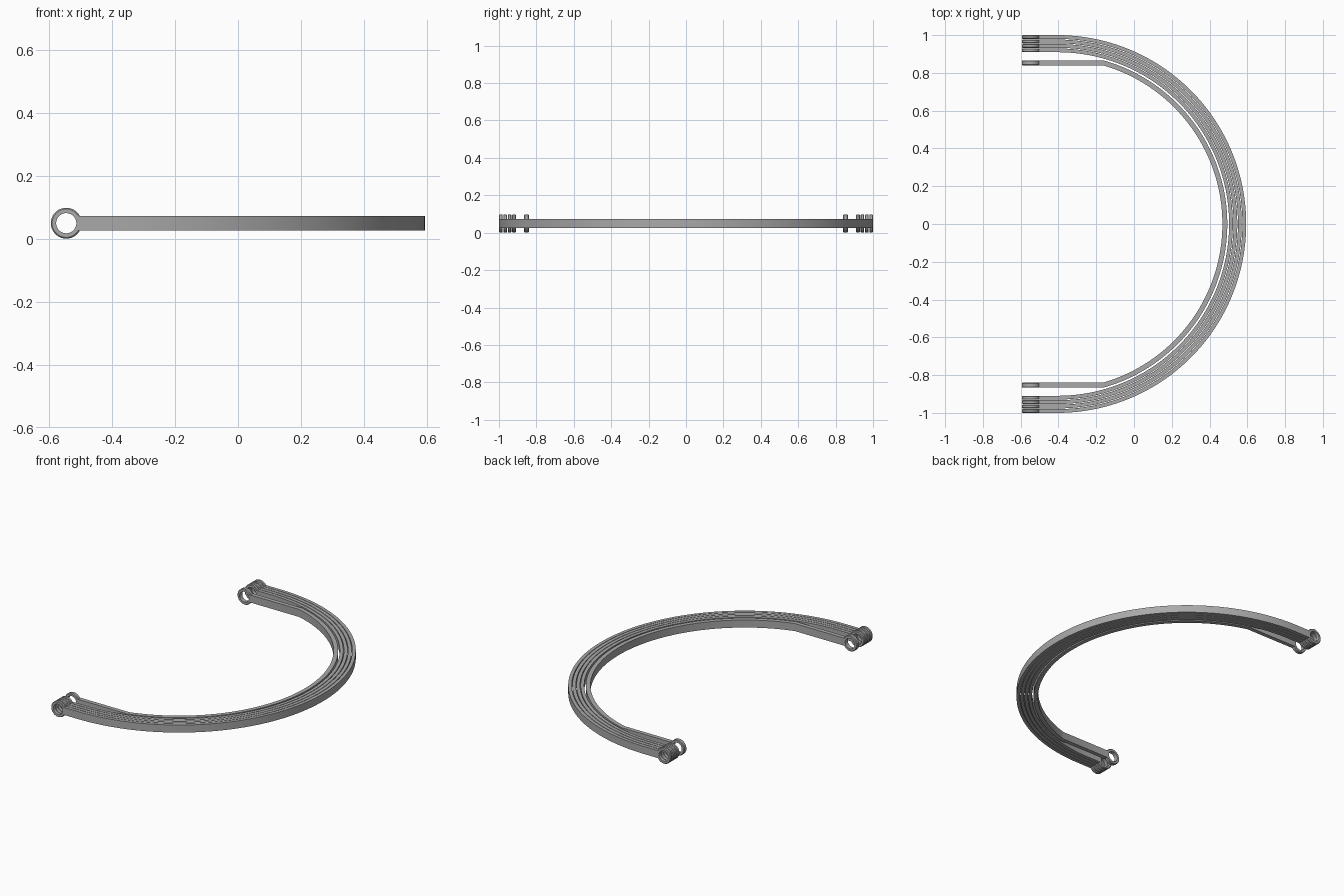
import bpy, bmesh
from math import sin, cos, pi, asin, radians

cube = bpy.data.objects.get("Cube")
if cube:
    bpy.data.objects.remove(cube)

steel = bpy.data.materials.new("steel_grey")
steel.use_nodes = True
GREY = (0.4, 0.4, 0.4, 1)
steel.diffuse_color = GREY
steel.node_tree.nodes["Principled BSDF"].inputs["Base Color"].default_value = GREY

CENTRE_X = -0.406          # centre of the arcs
EYE_X, EYE_Z = -0.545, 0.049
EYE_R, HOLE_R = 0.049, 0.032
HALF_H = 0.0235            # half height of a band
END_X = EYE_X + 0.039      # bands stop inside the eye wall


def finish(name, bm):
    bmesh.ops.recalc_face_normals(bm, faces=bm.faces)
    mesh = bpy.data.meshes.new(name)
    bm.to_mesh(mesh)
    bm.free()
    mesh.materials.append(steel)
    obj = bpy.data.objects.new(name, mesh)
    bpy.context.collection.objects.link(obj)
    bpy.ops.object.select_all(action="DESELECT")
    obj.select_set(True)
    bpy.context.view_layer.objects.active = obj
    bpy.ops.object.shade_smooth_by_angle(angle=radians(30))
    return obj


def bridge(bm, rings, closed):
    """Join successive vertex rings with quads."""
    pairs = list(zip(rings, rings[1:]))
    if closed:
        pairs.append((rings[-1], rings[0]))
    for a, b in pairs:
        for i in range(len(a)):
            j = (i + 1) % len(a)
            bm.faces.new((a[i], a[j], b[j], b[i]))


def band(name, outer, inner, end_outer, end_inner, steps=96):
    """Half-circle strip whose ends run straight back to the eyes."""
    def side(r, y_end):
        limit = asin(min(1, y_end / r))
        arc = [(CENTRE_X + r * cos(t), r * sin(t))
               for t in (limit * (2 * i / steps - 1) for i in range(steps + 1))]
        return [(END_X, -y_end)] + arc + [(END_X, y_end)]

    bm = bmesh.new()
    rings = []
    for o, i in zip(side(outer, end_outer), side(inner, end_inner)):
        rings.append([bm.verts.new((x, y, EYE_Z + z)) for (x, y), z in
                      ((o, -HALF_H), (o, HALF_H), (i, HALF_H), (i, -HALF_H))])
    bridge(bm, rings, False)
    bm.faces.new(rings[0])
    bm.faces.new(rings[-1])
    finish(name, bm)


def eye(name, y, width, segments=48):
    """Chamfered ring around a hole along y."""
    h, c = width / 2, 0.004
    profile = [(HOLE_R, -h), (EYE_R - c, -h), (EYE_R, c - h),
               (EYE_R, h - c), (EYE_R - c, h), (HOLE_R, h)]
    bm = bmesh.new()
    rings = []
    for k in range(segments):
        t = 2 * pi * k / segments
        rings.append([bm.verts.new((EYE_X + r * cos(t), y + d, EYE_Z + r * sin(t)))
                      for r, d in profile])
    bridge(bm, rings, True)
    finish(name, bm)


# Four nested outer bands, then the inner band with its ends bent straight
bands = []
for n in range(4):
    r = 1 - 0.0235 * n
    bands.append((f"outer_band_{n + 1}", r, r - 0.02, r, r - 0.02))
bands.append(("inner_band", 0.9, 0.874, 0.866, 0.84))

for name, outer, inner, end_outer, end_inner in bands:
    band(name, outer, inner, end_outer, end_inner)
    for label, s in (("back", 1), ("front", -1)):
        eye(f"{name}_{label}_eye", s * (end_outer + end_inner) / 2, end_outer - end_inner)
